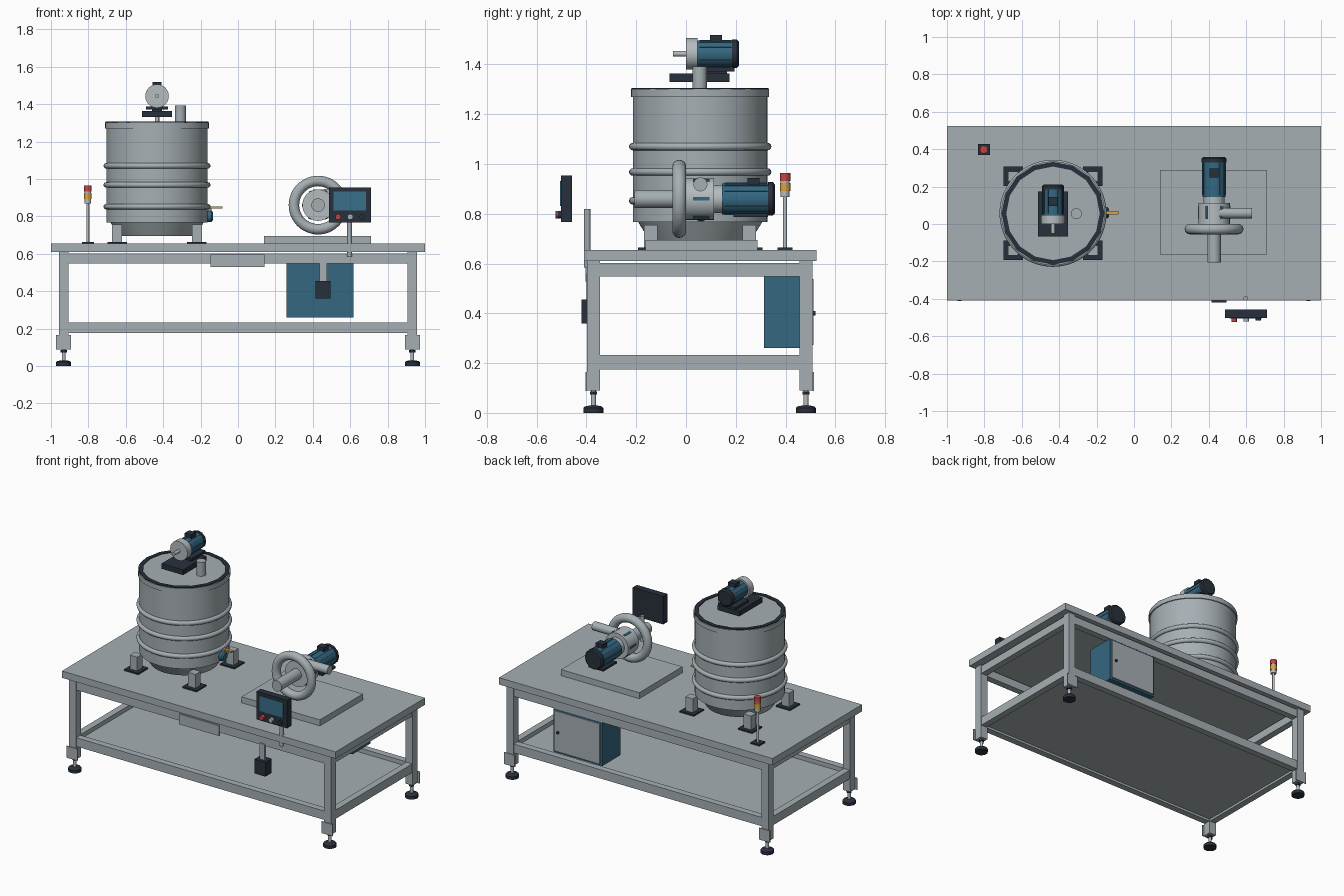
import bpy, bmesh, math
from mathutils import Vector

if "Cube" in bpy.data.objects:
    bpy.data.objects.remove(bpy.data.objects["Cube"])


def material(name, r, g, b):
    m = bpy.data.materials.new(name)
    m.diffuse_color = (r, g, b, 1)
    m.use_nodes = True
    m.node_tree.nodes["Principled BSDF"].inputs["Base Color"].default_value = m.diffuse_color
    return m


STEEL = material("brushed_steel", 0.38, 0.43, 0.455)
BRIGHT = material("polished_steel", 0.46, 0.50, 0.52)
BLUE = material("machine_blue", 0.035, 0.135, 0.22)
DARK = material("dark_plastic", 0.022, 0.03, 0.045)
SCREEN = material("screen_blue", 0.04, 0.16, 0.25)
RED = material("signal_red", 0.55, 0.06, 0.06)
AMBER = material("signal_amber", 0.72, 0.36, 0.05)


def finish(name, bm, mat, smooth=False):
    bmesh.ops.recalc_face_normals(bm, faces=bm.faces)
    me = bpy.data.meshes.new(name)
    bm.to_mesh(me)
    bm.free()
    me.materials.append(mat)
    ob = bpy.data.objects.new(name, me)
    bpy.context.collection.objects.link(ob)
    if smooth:
        bpy.ops.object.select_all(action='DESELECT')
        bpy.context.view_layer.objects.active = ob
        ob.select_set(True)
        bpy.ops.object.shade_smooth_by_angle(angle=math.radians(35))
    return ob


def box(name, x0, x1, y0, y1, z0, z1, mat=STEEL):
    bm = bmesh.new()
    bmesh.ops.create_cube(bm, size=1)
    for v in bm.verts:
        v.co = ((x0 + x1) / 2 + v.co.x * (x1 - x0),
                (y0 + y1) / 2 + v.co.y * (y1 - y0),
                (z0 + z1) / 2 + v.co.z * (z1 - z0))
    return finish(name, bm, mat)


def lathe(name, base, axis, profile, mat=STEEL, seg=32, closed=False):
    """Spin (radius, distance along axis) points around an axis."""
    q = Vector((0, 0, 1)).rotation_difference(Vector(axis))
    bm = bmesh.new()
    rings = []
    for r, h in profile:
        rings.append([bm.verts.new(Vector(base) + q @ Vector(
            (r * math.cos(2 * math.pi * i / seg), r * math.sin(2 * math.pi * i / seg), h)))
            for i in range(seg)])
    pairs = list(zip(rings, rings[1:])) + ([(rings[-1], rings[0])] if closed else [])
    for a, b in pairs:
        for i in range(seg):
            j = (i + 1) % seg
            bm.faces.new((a[i], a[j], b[j], b[i]))
    if not closed:
        bm.faces.new(rings[0])
        bm.faces.new(rings[-1])
    return finish(name, bm, mat, True)


def cyl(name, base, axis, r, length, mat=STEEL, seg=32):
    return lathe(name, base, axis, [(r, 0), (r, length)], mat, seg)


def torus(name, center, axis, R, r, mat=STEEL, seg=48, n=12):
    prof = [(R + r * math.cos(2 * math.pi * k / n), r * math.sin(2 * math.pi * k / n)) for k in range(n)]
    return lathe(name, center, axis, prof, mat, seg, True)


X, Y, Z = (1, 0, 0), (0, 1, 0), (0, 0, 1)
YC = 0.055

# Table: top, legs, levelling feet, rails and shelf
box("table_top", -1, 1, -0.41, 0.525, 0.61, 0.655)
for sx in (-1, 1):
    for sy in (-1, 1):
        x, y = sx * 0.932, YC + sy * 0.427
        box("table_leg", x - 0.026, x + 0.026, y - 0.026, y + 0.026, 0.09, 0.61)
        yo = y + sy * 0.026
        box("leg_foot_plate", x - 0.04, x + 0.04, min(yo, yo + sy * 0.006), max(yo, yo + sy * 0.006), 0.088, 0.165)
        cyl("foot_stem", (x, y, 0.02), Z, 0.01, 0.075, BRIGHT, 16)
        cyl("foot_nut", (x, y, 0.073), Z, 0.017, 0.012, DARK, 6)
        lathe("foot_pad", (x, y, 0), Z, [(0.04, 0), (0.04, 0.02), (0.034, 0.026), (0.014, 0.03)], DARK, 24)
for z0, z1 in ((0.548, 0.602), (0.175, 0.233)):
    for s in (-1, 1):
        y, x = YC + s * 0.427, s * 0.932
        box("long_rail", -0.906, 0.906, y - 0.022, y + 0.022, z0, z1)
        box("side_rail", x - 0.022, x + 0.022, -0.346, 0.456, z0, z1)
box("lower_shelf", -0.915, 0.915, -0.355, 0.465, 0.19, 0.205)
box("front_name_panel", -0.148, 0.142, -0.403, -0.39, 0.528, 0.596)

# Electrical cabinet with rear door
box("cabinet", 0.26, 0.617, 0.313, 0.503, 0.26, 0.55, BLUE)
box("cabinet_door", 0.272, 0.605, 0.503, 0.512, 0.272, 0.538)
cyl("door_knob", (0.577, 0.51, 0.40), Y, 0.009, 0.01, DARK, 16)

# Hanging switch box
box("switch_bracket", 0.437, 0.475, -0.40, -0.385, 0.45, 0.56)
box("switch_box", 0.415, 0.495, -0.42, -0.355, 0.36, 0.455, DARK)

# Control panel on a post
cyl("panel_post", (0.597, -0.397, 0.585), Z, 0.013, 0.235, STEEL, 16)
box("panel_case", 0.487, 0.71, -0.502, -0.458, 0.768, 0.953, DARK)
box("panel_screen", 0.51, 0.685, -0.506, -0.50, 0.832, 0.932, SCREEN)
for i, m in enumerate((RED, BRIGHT, DARK)):
    cyl("panel_button", (0.535 + 0.065 * i, -0.502, 0.797), (0, -1, 0), 0.015, 0.022 - 0.004 * i, m, 20)

# Stack light
lx, ly = -0.803, 0.398
box("lamp_base", lx - 0.032, lx + 0.032, ly - 0.03, ly + 0.03, 0.655, 0.664, DARK)
cyl("lamp_pole", (lx, ly, 0.66), Z, 0.008, 0.215, BRIGHT, 16)
for nm, z, h, r, m in (("lamp_socket", 0.868, 0.024, 0.018, BRIGHT), ("lamp_amber", 0.892, 0.032, 0.021, AMBER),
                       ("lamp_spacer", 0.924, 0.008, 0.018, BRIGHT), ("lamp_red", 0.932, 0.032, 0.021, RED)):
    cyl(nm, (lx, ly, z), Z, r, h, m, 24)

# Tank: shell with tapered bottom, hoops, lid and clamp ring
tx, ty = -0.433, 0.057
lathe("tank_shell", (tx, ty, 0), Z, [(0.205, 0.695), (0.25, 0.768), (0.27, 0.768), (0.27, 1.272)], STEEL, 64)
for z in (1.07, 0.968, 0.852):
    torus("tank_hoop", (tx, ty, z), Z, 0.271, 0.015, STEEL, 64)
cyl("tank_lid", (tx, ty, 1.27), Z, 0.277, 0.031, STEEL, 64)
lathe("lid_clamp_ring", (tx, ty, 0), Z, [(0.25, 1.29), (0.275, 1.29), (0.275, 1.306), (0.25, 1.306)], DARK, 16, True)
for sx in (-1, 1):
    for sy in (-1, 1):
        x, y = tx + sx * 0.213, ty + sy * 0.198
        box("tank_foot_pad", x - 0.052, x + 0.052, y - 0.052, y + 0.052, 0.655, 0.664, DARK)
        box("tank_foot", x - 0.027, x + 0.027, y - 0.027, y + 0.027, 0.664, 0.755)

# Lid fittings
cyl("lid_spout", (-0.308, 0.055, 1.30), Z, 0.029, 0.092)
cyl("stirrer_stem", (tx, ty, 1.30), Z, 0.012, 0.035, BRIGHT, 16)
box("stirrer_base", -0.512, -0.354, -0.067, 0.175, 1.33, 1.364, DARK)
box("stirrer_motor_foot", -0.493, -0.373, 0.05, 0.195, 1.372, 1.388, DARK)
box("stirrer_motor_stand", -0.46, -0.406, 0.08, 0.165, 1.36, 1.375, DARK)


def motor(x, z, y0, y1, r, box_y, label):
    # Blue housing with dark fan cover, fins and terminal box
    cyl(label + "_housing", (x, y0, z), Y, r, y1 - y0 - 0.02, BLUE)
    lathe(label + "_fan_cover", (x, y1 - 0.028, z), Y,
          [(r + 0.005, 0), (r + 0.005, 0.02), (r - 0.004, 0.028)], DARK, 12)
    for a in range(0, 360, 30):
        fin = box(label + "_fin", -0.002, 0.002, y0 + 0.01, y1 - 0.03, r - 0.002, r + 0.003, BLUE)
        fin.rotation_euler.y = math.radians(a)
        fin.location = (x, 0, z)
    box(label + "_terminal_box", x - 0.025, x + 0.025, box_y - 0.024, box_y + 0.024, z + r - 0.008, z + r + 0.022, DARK)


# Stirrer drive on the lid
zs = 1.443
motor(tx, zs, 0.045, 0.212, 0.053, 0.12, "stirrer_motor")
cyl("stirrer_gearbox", (tx, 0, zs), Y, 0.063, 0.047, BRIGHT)
cyl("stirrer_shaft", (tx, -0.052, zs), Y, 0.011, 0.06, BRIGHT, 16)

# Drain valve with lever
cyl("drain_pipe", (-0.19, 0.06, 0.80), X, 0.018, 0.05, STEEL, 16)
lathe("drain_valve", (-0.17, 0.06, 0.80), X, [(0.022, 0), (0.03, 0.008), (0.03, 0.027), (0.022, 0.036)], BLUE, 20)
cyl("valve_stem", (-0.15, 0.06, 0.825), Z, 0.007, 0.022, BRIGHT, 12)
box("valve_lever", -0.163, -0.083, 0.052, 0.07, 0.843, 0.852, AMBER)

# Pump on base plate
px, pz = 0.428, 0.86
box("pump_base", 0.14, 0.712, -0.162, 0.288, 0.655, 0.695)
torus("pump_volute", (px, -0.027, pz), Y, 0.129, 0.028, STEEL, 48, 16)
cyl("pump_inlet", (px, -0.207, pz), Y, 0.036, 0.21, STEEL)
cyl("pump_casing", (px, 0, pz), Y, 0.084, 0.112, BRIGHT, 40)
cyl("pump_coupling", (px, 0.11, pz), Y, 0.056, 0.038, BRIGHT)
for a in range(30, 390, 60):
    slot = box("coupling_slot", -0.007, 0.007, 0.028, 0.095, 0.08, 0.087, BLUE)
    slot.rotation_euler.y = math.radians(a)
    slot.location = (px, 0, pz)
cyl("pump_outlet", (px + 0.03, 0.058, pz + 0.058), X, 0.028, 0.172, STEEL, 24)
motor(px, pz, 0.145, 0.357, 0.062, 0.272, "pump_motor")
box("pump_motor_foot", px - 0.055, px + 0.055, 0.19, 0.33, 0.788, 0.802, DARK)
